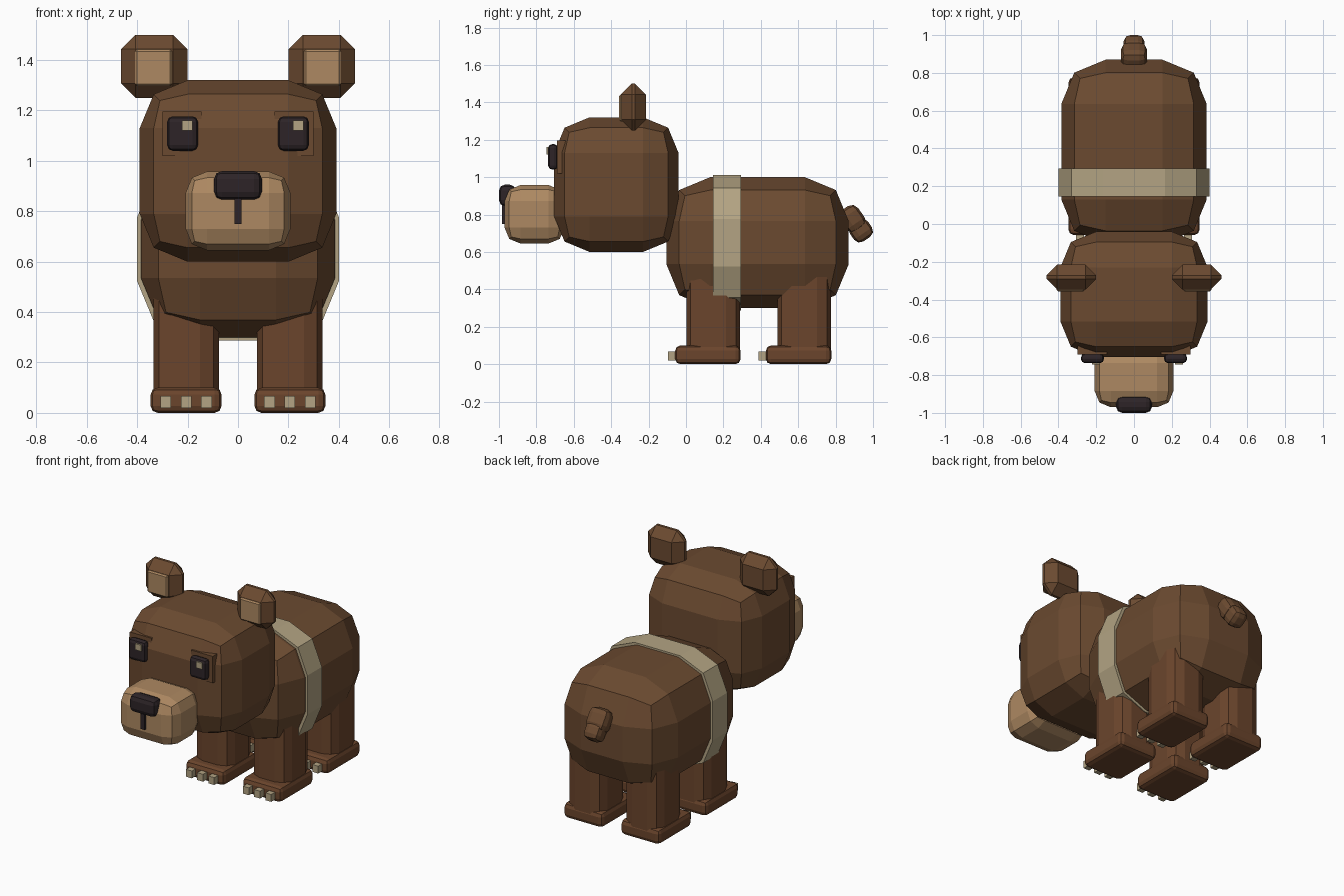
import bpy
import bmesh
from mathutils import Matrix, Vector

default_cube = bpy.data.objects.get("Cube")
if default_cube:
    bpy.data.objects.remove(default_cube, do_unlink=True)


def material(name, hex_code):
    """Flat material from an sRGB hex code, stored as linear values."""
    rgb = []
    for i in (0, 2, 4):
        c = int(hex_code[i:i + 2], 16) / 255
        rgb.append(c / 12.92 if c <= 0.04045 else ((c + 0.055) / 1.055) ** 2.4)
    colour = (*rgb, 1.0)
    mat = bpy.data.materials.new(name)
    mat.use_nodes = True
    mat.diffuse_color = colour
    bsdf = mat.node_tree.nodes["Principled BSDF"]
    bsdf.inputs["Base Color"].default_value = colour
    bsdf.inputs["Roughness"].default_value = 0.9
    return mat


FUR = material("brown fur", "6B4A30")
LEG_FUR = material("warm brown fur", "6B452C")
TAN = material("tan", "AE8962")
CREAM = material("cream", "B3A483")
DARK = material("near black", "2D2427")


def block(name, mat, x, y, z, bevel=0.0, segments=2, axis=None, tilt=0.0):
    """Box between (min, max) pairs; rounds all edges or only those along one axis."""
    lo, hi = (Vector(p) for p in zip(x, y, z))
    size = hi - lo
    bm = bmesh.new()
    bmesh.ops.create_cube(bm, size=1.0)
    bmesh.ops.scale(bm, vec=size, verts=bm.verts)
    if bevel:
        edges = [e for e in bm.edges if axis is None
                 or abs((e.verts[0].co - e.verts[1].co)[axis]) > 1e-4]
        bmesh.ops.bevel(bm, geom=edges, offset=bevel, offset_type='OFFSET',
                        segments=segments, profile=0.5, affect='EDGES',
                        clamp_overlap=True)
    bmesh.ops.rotate(bm, verts=bm.verts, matrix=Matrix.Rotation(tilt, 3, 'X'))
    bmesh.ops.recalc_face_normals(bm, faces=bm.faces)
    mesh = bpy.data.meshes.new(name)
    bm.to_mesh(mesh)
    bm.free()
    mesh.materials.append(mat)
    obj = bpy.data.objects.new(name, mesh)
    obj.location = (lo + hi) / 2
    bpy.context.scene.collection.objects.link(obj)
    return obj


def across(half):
    return (-half, half)


def around(centre, half):
    return (centre - half, centre + half)


# Torso with the pale band round it
block("body", FUR, across(0.385), (-0.105, 0.87), (0.30, 1.0), 0.235)
block("belly_band", CREAM, across(0.40), (0.145, 0.295), (0.287, 1.012), 0.235, axis=1)

# Head, muzzle, nose and mouth
block("head", FUR, across(0.39), (-0.705, -0.04), (0.60, 1.32), 0.19)
block("muzzle", TAN, across(0.208), (-0.97, -0.65), (0.645, 0.958), 0.085)
block("nose", DARK, across(0.095), (-1.0, -0.91), (0.845, 0.96), 0.032)
block("mouth_line", DARK, across(0.014), (-0.985, -0.95), (0.75, 0.85))

# Tail of two tilted lumps
block("tail_base", FUR, across(0.07), around(0.89, 0.058), around(0.777, 0.07), 0.04, tilt=0.6)
block("tail_tip", FUR, across(0.056), around(0.935, 0.058), around(0.715, 0.056), 0.036, tilt=0.6)

for label, s in (("left", 1), ("right", -1)):
    # Eye, its socket and the glint (same offset on both sides)
    block(f"{label}_eye_socket", FUR, around(s * 0.222, 0.078), (-0.69, -0.62), (1.02, 1.195))
    block(f"{label}_eye", DARK, around(s * 0.22, 0.061), (-0.737, -0.685), (1.04, 1.177), 0.022)
    block(f"{label}_eye_glint", CREAM, around(s * 0.22 + 0.019, 0.021),
          (-0.745, -0.73), (1.12, 1.16))

    # Ear with a tan inner pad
    block(f"{label}_ear", FUR, around(s * 0.332, 0.132), (-0.347, -0.215), (1.25, 1.5),
          0.057, segments=1)
    block(f"{label}_inner_ear", TAN, around(s * 0.335, 0.074), (-0.358, -0.32),
          (1.298, 1.442), 0.008, segments=1)

    # Legs, paws and claws
    for end, back in (("front", 0.0), ("rear", 0.485)):
        name = f"{end}_{label}"
        cx = s * 0.206
        block(f"{name}_leg", LEG_FUR, around(cx, 0.13), (back + 0.003, back + 0.29),
              (0.05, 0.47), 0.075, axis=2)
        block(f"{name}_paw", LEG_FUR, around(cx, 0.141), (back - 0.058, back + 0.292),
              (0.0, 0.10), 0.028)
        for i in (-1, 0, 1):
            block(f"{name}_claw_{i + 2}", CREAM, around(cx + i * 0.081, 0.021),
                  (back - 0.097, back - 0.04), (0.02, 0.068))
